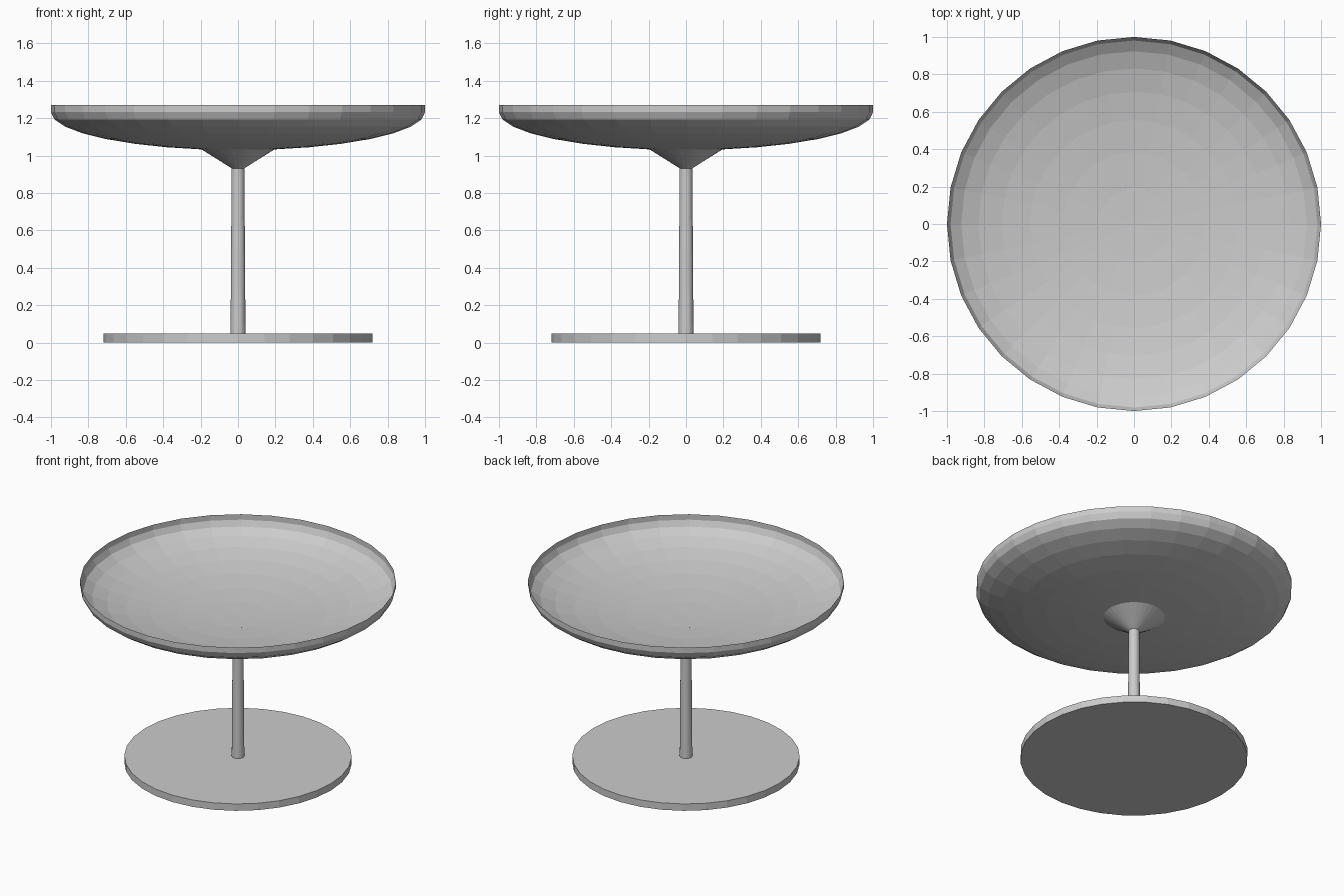
import bpy, bmesh
from math import sin, cos, pi

if "Cube" in bpy.data.objects:
    bpy.data.objects.remove(bpy.data.objects["Cube"])


def lathe(name, profile, sides):
    """Revolve (radius, z) points around z; radius 0 makes a pole."""
    bm = bmesh.new()
    rings = []
    for r, z in profile:
        if r == 0:
            rings.append([bm.verts.new((0, 0, z))])
        else:
            rings.append([bm.verts.new((r * cos(2 * pi * i / sides),
                                        r * sin(2 * pi * i / sides), z))
                          for i in range(sides)])
    for a, b in zip(rings, rings[1:]):
        for i in range(sides):
            j = (i + 1) % sides
            quad = [a[i % len(a)], a[j % len(a)], b[j % len(b)], b[i % len(b)]]
            bm.faces.new(list(dict.fromkeys(quad)))
    mesh = bpy.data.meshes.new(name)
    bm.to_mesh(mesh)
    bm.free()
    obj = bpy.data.objects.new(name, mesh)
    bpy.context.collection.objects.link(obj)
    return obj


# Flat round foot
lathe("base", [(0, 0), (0.72, 0), (0.72, 0.048), (0, 0.048)], 32)

# Slightly tapered stem
lathe("stem", [(0.04, 0.048), (0.034, 0.932)], 32)

# Flared cone joining stem and dish
lathe("collar", [(0.034, 0.932), (0.195, 1.033)], 32)

# Shallow thin dish: squashed half sphere with a short upright rim
rim_base, depth = 1.232, 0.203
bowl = [(sin(k * pi / 16), rim_base - depth * cos(k * pi / 16)) for k in range(9)]
lathe("dish", bowl + [(1.0, 1.27)], 32)
